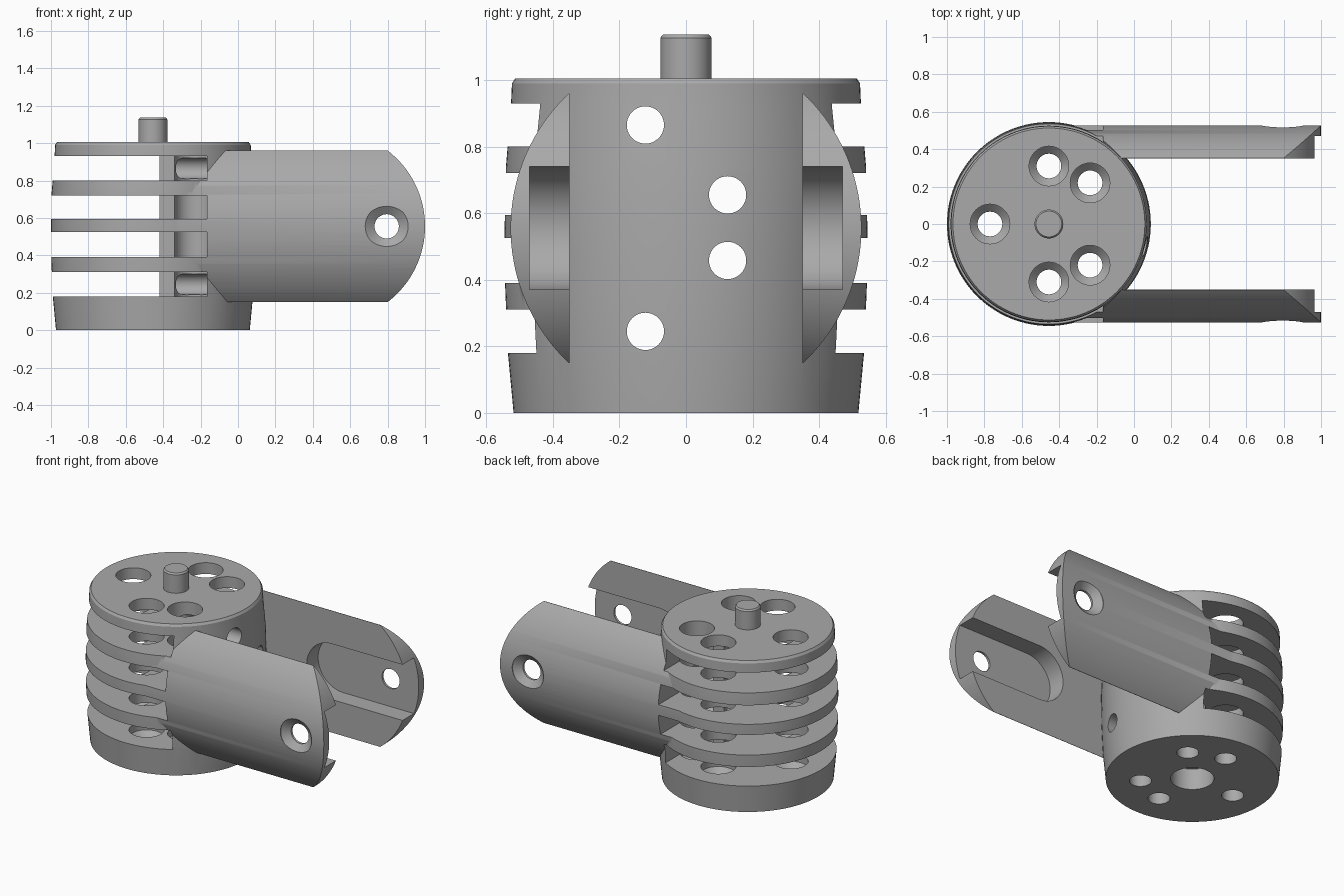
import bpy, bmesh
from math import sin, cos, pi, radians, atan2
from mathutils import Vector

cube = bpy.data.objects.get("Cube")
if cube:
    bpy.data.objects.remove(cube, do_unlink=True)

grey = bpy.data.materials.new("plain_grey")
grey.use_nodes = True
color = (0.4, 0.4, 0.4, 1)
grey.diffuse_color = color
grey.node_tree.nodes["Principled BSDF"].inputs["Base Color"].default_value = color

HUB_X = -0.455   # hub axis
MID_Z = 0.555    # mid height of the fork


def place(axis, a, b, h):
    """Map a 2D profile point and a height along an axis to 3D."""
    return {"x": (h, a, b), "y": (a, h, b), "z": (a, b, h)}[axis]


def finish(name, bm):
    bmesh.ops.recalc_face_normals(bm, faces=bm.faces)
    mesh = bpy.data.meshes.new(name)
    bm.to_mesh(mesh)
    bm.free()
    mesh.materials.append(grey)
    obj = bpy.data.objects.new(name, mesh)
    bpy.context.collection.objects.link(obj)
    return obj


def loft(name, rings):
    """Skin a stack of rings and cap both ends."""
    bm = bmesh.new()
    loops = [[bm.verts.new(p) for p in ring] for ring in rings]
    n = len(loops[0])
    for lower, upper in zip(loops, loops[1:]):
        for i in range(n):
            j = (i + 1) % n
            bm.faces.new((lower[i], lower[j], upper[j], upper[i]))
    bm.faces.new(loops[0])
    bm.faces.new(loops[-1])
    return finish(name, bm)


def prism(name, points, axis, lo, hi):
    return loft(name, [[place(axis, a, b, h) for a, b in points] for h in (lo, hi)])


def lathe(name, profile, axis, ca, cb, n=40):
    turns = [2 * pi * i / n for i in range(n)]
    return loft(name, [[place(axis, ca + r * cos(t), cb + r * sin(t), h) for t in turns]
                       for r, h in profile])


def arc(ca, cb, r, start, end, n):
    steps = [start + (end - start) * i / n for i in range(n + 1)]
    return [(ca + r * cos(t), cb + r * sin(t)) for t in steps]


def combine(target, other, operation):
    """Apply a boolean and discard the helper solid."""
    other.hide_render = True
    mod = target.modifiers.new("combine", "BOOLEAN")
    mod.operation = operation
    mod.solver = "EXACT"
    mod.object = other
    bpy.context.view_layer.objects.active = target
    bpy.ops.object.modifier_apply(modifier=mod.name)
    bpy.data.objects.remove(other, do_unlink=True)


# Barrel shaped hub
body = lathe("finned_hub_and_fork",
             [(0.518, 0), (0.535, 0.18), (0.543, 0.37), (0.545, MID_Z), (0.541, 0.74),
              (0.526, 0.92), (0.523, 0.99), (0.513, 1.005)], "z", HUB_X, 0, 112)

# Two fork arms: curved outside, flat inside, rounded tip
tip = atan2(0.405, 0.31)
side = [(HUB_X, 0.15)] + arc(0.49, MID_Z, 0.51, -tip, tip, 32) + [(HUB_X, 0.96)]
bow = atan2(0.405, 0.378)
for s in (-1, 1):
    outer = [(s * y, z) for y, z in arc(-0.03, MID_Z, 0.557, -bow, bow, 36)]
    arm = prism("fork_arm", outer, "x", HUB_X, 1.1)
    combine(arm, prism("arm_outline", side, "y", s * 0.347, s * 0.7), "INTERSECT")
    # pocket on the inner face, open at the tip
    pocket = arc(0.445, MID_Z, 0.185, pi / 2, 3 * pi / 2, 24) + [(1.2, 0.37), (1.2, 0.74)]
    combine(arm, prism("arm_pocket", pocket, "y", s * 0.2, s * 0.47), "DIFFERENCE")
    # countersunk bolt hole
    sink = [(0.065, s * 0.3), (0.065, s * 0.485), (0.115, s * 0.522), (0.115, s * 0.7)]
    combine(arm, lathe("arm_hole", sink, "y", 0.795, MID_Z), "DIFFERENCE")
    combine(body, arm, "UNION")

# Cooling slots that leave a central core standing
WALL, CORE, HALF = -0.165, -0.42, 0.2
outline = [(-1.2, -0.8), (WALL, -0.8), (WALL, -HALF), (CORE, -HALF),
           (CORE, HALF), (WALL, HALF), (WALL, 0.8), (-1.2, 0.8)]
for lo, hi in ((0.18, 0.31), (0.39, 0.525), (0.595, 0.72), (0.80, 0.93)):
    slot = prism("slot", outline, "z", lo, hi)
    bm = bmesh.new()
    bm.from_mesh(slot.data)
    inner = [e for e in bm.edges
             if all(abs(v.co.x - CORE) < 0.001 for v in e.verts)
             and abs(e.verts[0].co.z - e.verts[1].co.z) < 0.001]
    bmesh.ops.bevel(bm, geom=inner, offset=0.035, segments=4, profile=0.5, affect="EDGES")
    bmesh.ops.recalc_face_normals(bm, faces=bm.faces)
    bm.to_mesh(slot.data)
    bm.free()
    combine(body, slot, "DIFFERENCE")

# Vertical bolt holes, wide through the fins and narrow in the base
bolt = [(0.066, -0.1), (0.066, 0.09), (0.106, 0.13), (0.106, 1.2)]
for x, y in ((-0.77, 0), (HUB_X, 0.31), (HUB_X, -0.31), (-0.235, 0.22), (-0.235, -0.22)):
    combine(body, lathe("bolt_hole", bolt, "z", x, y), "DIFFERENCE")

# Cross holes from the slots out between the arms
for y, z in ((-0.122, 0.865), (0.125, 0.655), (0.125, 0.458), (-0.122, 0.245)):
    combine(body, lathe("cross_hole", [(0.056, -0.47), (0.056, 0.3)], "x", y, z), "DIFFERENCE")

# Socket underneath and locating pin on top
combine(body, lathe("socket", [(0.13, -0.1), (0.13, 0.14)], "z", HUB_X, 0), "DIFFERENCE")
pin = lathe("locating_pin", [(0.077, 0.95), (0.077, 1.127), (0.069, 1.137)], "z", HUB_X, 0)
combine(body, pin, "UNION")

# Smooth curves with crisp edges
bpy.ops.object.select_all(action="DESELECT")
body.select_set(True)
bpy.context.view_layer.objects.active = body
bpy.ops.object.shade_smooth_by_angle(angle=radians(30))
